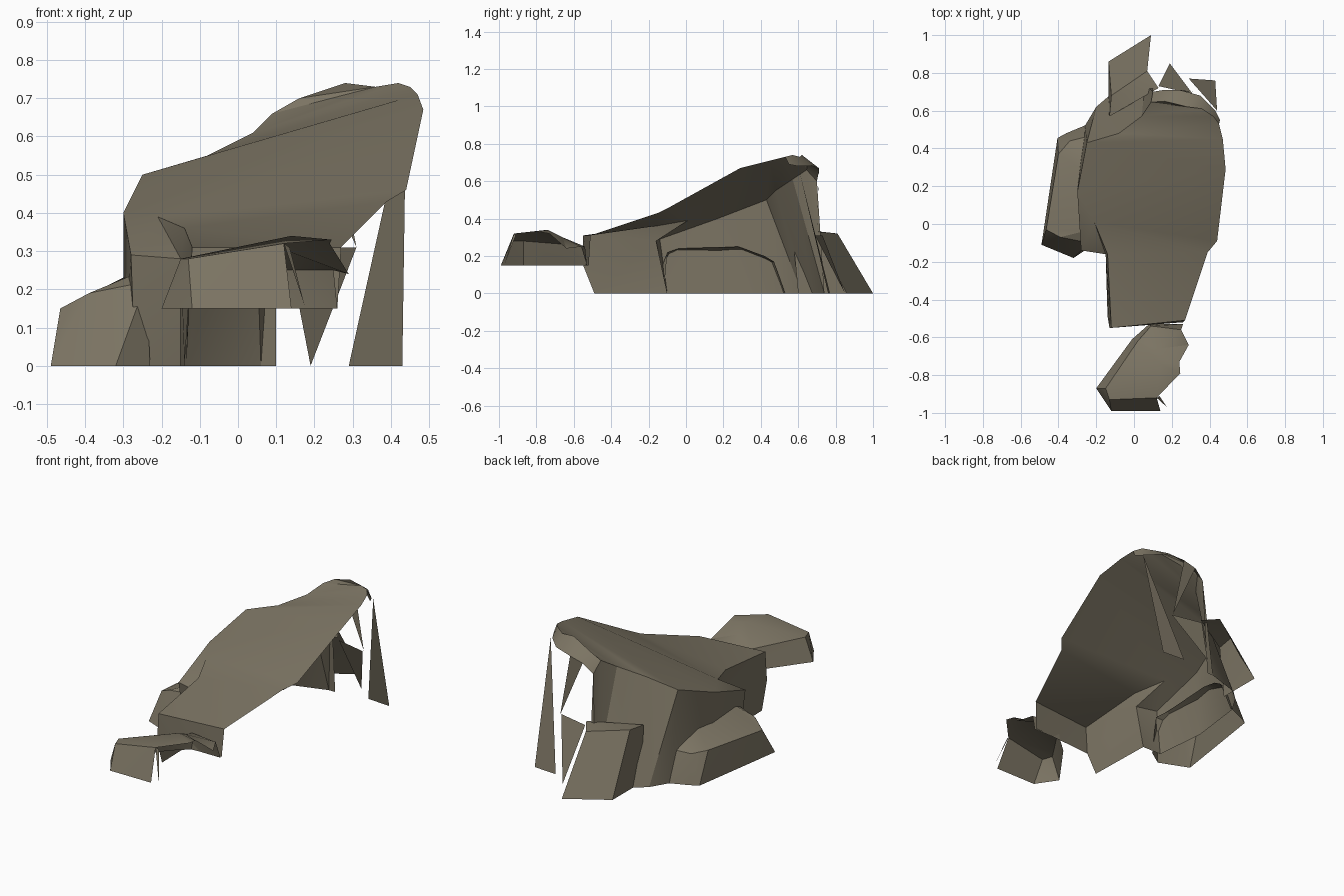
import bpy, bmesh, math

if "Cube" in bpy.data.objects:
    bpy.data.objects.remove(bpy.data.objects["Cube"])

stone = bpy.data.materials.new("taupe stone")
stone.diffuse_color = (0.20, 0.175, 0.125, 1)
stone.use_nodes = True
stone.node_tree.nodes["Principled BSDF"].inputs["Base Color"].default_value = stone.diffuse_color


def band(a, b):
    """Quads bridging two polylines of equal length."""
    return [[a[i], a[i + 1], b[i + 1], b[i]] for i in range(len(a) - 1)]


def shell(name, faces):
    """Open rock shell from polygons, welded, facing outward."""
    bm = bmesh.new()
    for f in faces:
        bm.faces.new([bm.verts.new(p) for p in f])
    bmesh.ops.remove_doubles(bm, verts=bm.verts, dist=0.002)
    bmesh.ops.triangulate(bm, faces=[f for f in bm.faces if len(f.verts) > 3])
    bmesh.ops.recalc_face_normals(bm, faces=bm.faces)
    bm.normal_update()
    if sum(f.normal.z * f.calc_area() for f in bm.faces) < 0:
        bmesh.ops.reverse_faces(bm, faces=bm.faces)
    me = bpy.data.meshes.new(name)
    bm.to_mesh(me)
    bm.free()
    me.materials.append(stone)
    ob = bpy.data.objects.new(name, me)
    bpy.context.collection.objects.link(ob)
    bpy.context.view_layer.objects.active = ob
    ob.select_set(True)
    bpy.ops.object.shade_smooth_by_angle(angle=math.radians(30))
    ob.select_set(False)
    return ob


# main boulder: tilted slab, left and right rims from front to back
left = [(-.12, -.55, .31), (-.14, -.16, .36), (-.21, .01, .39), (-.30, .17, .40),
        (-.25, .43, .50), (-.08, .48, .55), (.04, .57, .61), (.09, .645, .66), (.16, .65, .70)]
right = [(.27, -.51, .31), (.39, -.15, .43), (.44, -.09, .46), (.485, .29, .67),
         (.47, .45, .71), (.45, .53, .73), (.42, .57, .74), (.36, .61, .73), (.28, .62, .74)]
slab = band(left, right)

# rolled rear lip of the slab
lip_in = [left[7], left[8], right[8], right[7], right[6], right[5]]
lip_out = [(.10, .70, .60), (.16, .71, .65), (.24, .71, .67), (.35, .68, .68),
           (.43, .60, .68), (.455, .55, .69)]
lip = band(lip_in, lip_out)

# left shoulder with its notch, and the front hem
notch, corner = (-.15, -.16, .28), (-.28, -.14, .29)
foot, foot2 = (-.15, -.10, 0), (-.27, -.10, 0)
hem, hem2 = (-.13, -.55, .15), (.26, -.52, .15)
side = [[left[0], hem, (-.14, -.49, 0), foot, notch],
        [left[0], notch, left[1]], [left[1], notch, left[2]],
        [left[2], notch, corner, left[3]], [notch, foot, foot2, corner],
        [left[0], right[0], hem2, hem]]

# left and rear wall flaring to the ground
wall = band([corner] + left[3:8], [foot2, (-.30, .20, 0), (-.26, .52, 0),
                                   (-.20, .62, 0), (-.13, .68, 0), (.06, .74, 0)])
wall.append([left[7], lip_out[0], (.10, .74, 0), (.06, .74, 0)])
shell("main_boulder", slab + lip + side + wall)

# thin rear shards holding up the lip
shell("rear_leg", [[(.29, .77, 0), (.43, .76, 0), (.44, .60, .68)]])
shell("hanging_shard", [[lip_out[1], lip_out[2], (.31, .70, .31)]])
shell("rear_spike", [[(.13, .73, .31), (.31, .69, .31), (.19, .85, 0)]])

# rear rock
top = [(-.13, .57, .32), (-.12, .68, .33), (.07, .81, .32), (.13, .72, .33)]
base = [(-.135, .60, 0), (-.135, .86, 0), (.09, 1.0, 0)]
shell("rear_rock", [top] + band(top[:3], base))

# left rock
ridge = [(-.24, -.10, .22), (-.39, -.07, .19), (-.465, -.03, .15),
         (-.40, .37, .17), (-.34, .44, .16), (-.22, .47, .17)]
ground = [(-.23, -.12, 0), (-.32, -.18, 0), (-.49, -.11, 0),
          (-.405, .455, 0), (-.36, .48, 0), (-.24, .53, 0)]
crest = [(-.27, -.04, .24), (-.26, .28, .25), (-.22, .42, .20)]
shell("left_rock", band(ridge, ground) + [
    [ridge[0], ridge[1], crest[0]], [ridge[1], ridge[2], crest[0]],
    [crest[0], ridge[2], ridge[3], crest[1]],
    [crest[1], ridge[3], ridge[4], crest[2]], [crest[2], ridge[4], ridge[5]]])

# front rock, open on its right side
rim = [(.12, -.92, .32), (-.13, -.93, .28), (-.15, -.87, .28), (.02, -.62, .26), (.09, -.54, .25)]
skirt = [(.14, -.99, .15), (-.12, -.99, .15), (-.20, -.87, .15), (-.01, -.61, .15), (.08, -.53, .15)]
edge = [(.25, -.56, .25), (.29, -.64, .24), (.24, -.73, .32), (.245, -.79, .33)]
peak, dip = (.14, -.74, .34), (.13, -.66, .30)
shell("front_rock", band(rim, skirt) + [
    [rim[0], rim[1], rim[2], peak], [peak, rim[2], rim[3], dip],
    [dip, rim[3], rim[4], edge[0]], [dip, edge[0], edge[1]],
    [dip, edge[1], edge[2], peak], [peak, edge[2], edge[3], rim[0]],
    [rim[4], edge[0], (.26, -.53, .15), skirt[4]]])
shell("front_splinter", [[rim[0], (.135, -.91, .31), (.175, -.97, .155)]])
